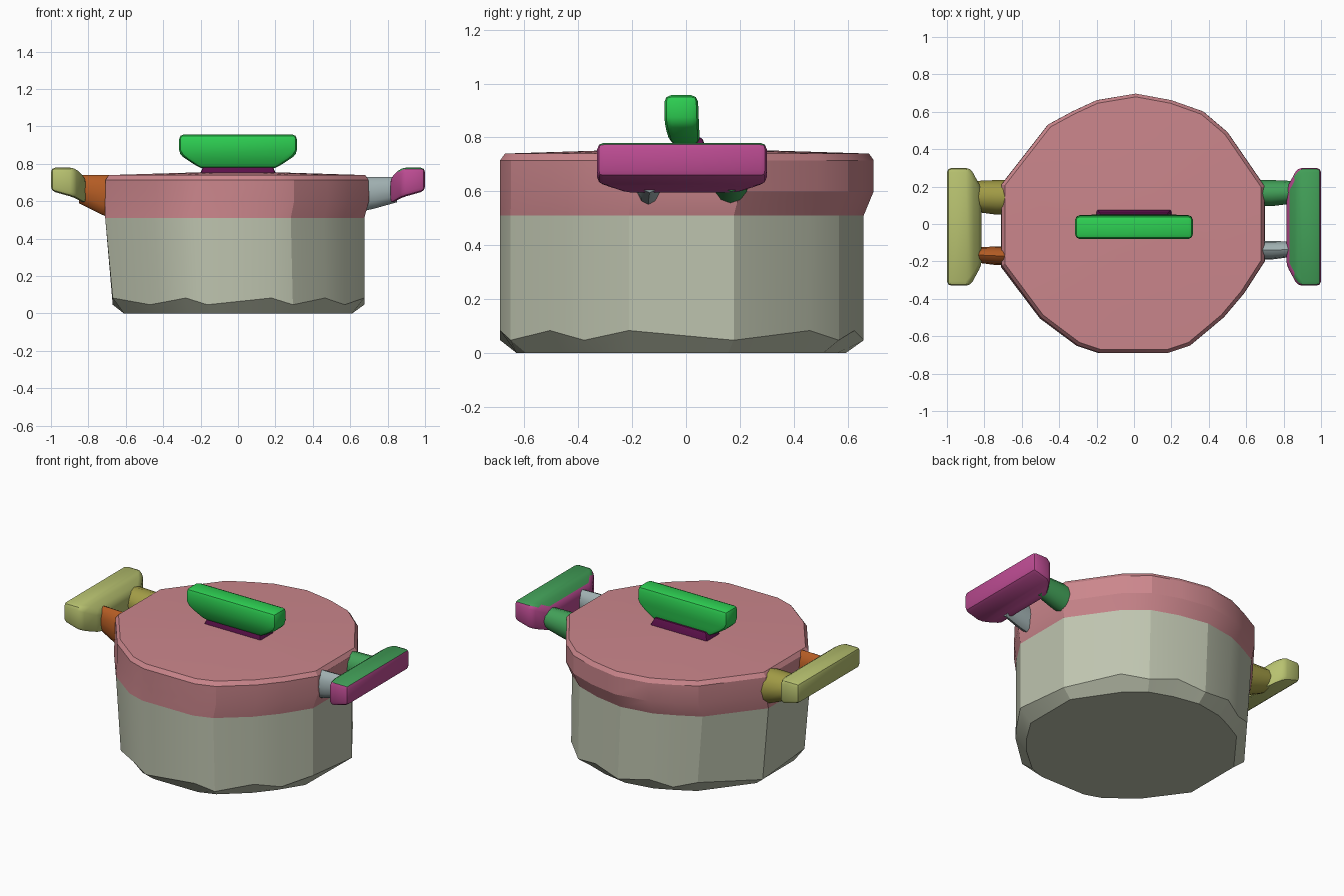
import bpy, bmesh, math
from mathutils import Vector

cube = bpy.data.objects.get("Cube")
if cube:
    bpy.data.objects.remove(cube, do_unlink=True)


def material(name, *rgb):
    """Flat material from 0-255 display values."""
    col = [((c / 255 + 0.055) / 1.055) ** 2.4 for c in rgb] + [1.0]
    m = bpy.data.materials.new(name)
    m.use_nodes = True
    m.diffuse_color = col
    m.node_tree.nodes["Principled BSDF"].inputs["Base Color"].default_value = col
    return m


sage = material("sage", 190, 196, 175)
rose = material("rose", 203, 134, 140)
bright_green = material("bright green", 45, 207, 82)
plum = material("plum", 92, 16, 74)
magenta = material("magenta", 189, 76, 147)
mid_green = material("mid green", 66, 160, 88)
lime = material("pale lime", 184, 194, 112)
olive = material("olive", 162, 156, 70)
orange = material("burnt orange", 180, 92, 36)
blue_grey = material("blue grey", 160, 176, 177)

# Unit cross-sections, each filling -1..1
SQUARE = [(-1, -1), (1, -1), (1, 1), (-1, 1)]
ROUND = [(math.cos(i * math.pi / 6), math.sin(i * math.pi / 6)) for i in range(12)]


def loft(name, outline, sections, axis, mats, bevel=0.0, rule=None, ripple=None, angle=30):
    """Skin an outline through sections (t, a_min, a_max, b_min, b_max)."""
    bm = bmesh.new()
    rings = []
    for k, (t, a0, a1, b0, b1) in enumerate(sections):
        ring = []
        for i, (u, v) in enumerate(outline):
            a = (a0 + a1) / 2 + u * (a1 - a0) / 2
            b = (b0 + b1) / 2 + v * (b1 - b0) / 2
            h = t + (ripple[1] * (-1) ** i if ripple and ripple[0] == k else 0)
            ring.append(bm.verts.new((h, a, b) if axis == "x" else (a, b, h)))
        rings.append(ring)
    n = len(outline)
    for low, high in zip(rings, rings[1:]):
        for i in range(n):
            j = (i + 1) % n
            bm.faces.new((low[i], low[j], high[j], high[i]))
    bm.faces.new(rings[0][::-1])
    bm.faces.new(rings[-1])
    bmesh.ops.recalc_face_normals(bm, faces=bm.faces)
    if bevel:
        bmesh.ops.bevel(bm, geom=bm.edges[:], offset=bevel, segments=2,
                        profile=0.5, affect="EDGES")
    bm.normal_update()
    for f in bm.faces:
        f.material_index = rule(f) if rule else 0
    me = bpy.data.meshes.new(name)
    bm.to_mesh(me)
    bm.free()
    for m in mats:
        me.materials.append(m)
    ob = bpy.data.objects.new(name, me)
    bpy.context.collection.objects.link(ob)
    bpy.ops.object.select_all(action="DESELECT")
    ob.select_set(True)
    bpy.context.view_layer.objects.active = ob
    bpy.ops.object.shade_smooth_by_angle(angle=math.radians(angle))
    return ob


# Pot and lid: one faceted wall, uneven polygon outline
plan = [(.18, -.69), (.30, -.65), (.48, -.5), (.59, -.37), (.7, -.2), (.7, .2),
        (.5, .49), (.37, .6), (.2, .66), (.01, .695), (-.2, .66), (-.33, .6),
        (-.46, .53), (-.71, .21), (-.71, -.22), (-.5, -.5), (-.3, -.65), (-.18, -.69)]
plan = [((x + .005) / .705, y / .69) for x, y in plan]
SEAM = 0.51

loft("pot_body", plan, [
    (0, -.61, .61, -.63, .59),
    (.065, -.67, .675, -.69, .655),
    (SEAM, -.71, .675, -.69, .655)], "z", [sage], ripple=(1, .018), angle=20)

loft("pot_lid", plan, [
    (SEAM, -.71, .675, -.69, .655),
    (.60, -.71, .70, -.69, .692),
    (.715, -.708, .698, -.69, .692),
    (.74, -.69, .68, -.672, .675),
    (.755, -.2, .2, -.2, .2)], "z", [rose], angle=20)

# Lid knob and its foot
loft("knob_foot", SQUARE, [
    (.73, -.21, .21, -.065, .085),
    (.80, -.18, .18, -.045, .06)], "z", [plum], bevel=.01)
loft("lid_knob", SQUARE, [
    (.775, -.20, .20, -.058, .052),
    (.85, -.315, .315, -.08, .048),
    (.957, -.315, .315, -.08, .044)], "z", [bright_green], bevel=.025)


# Side grips: wide outer block tapering to a low inner face
def grip(name, side, mats, rule=None):
    loft(name, SQUARE, [
        (side * .815, -.22, .19, .585, .725),
        (side * .875, -.33, .30, .62, .78),
        (side * 1.0, -.33, .30, .655, .78)], "x", mats, bevel=.024, rule=rule)


grip("left_grip", 1, [magenta, mid_green], lambda f: int(f.normal.z > .6))
grip("right_grip", -1, [lime])


# Stalks joining the grips to the lid
def stalk(name, side, y0, y1, z0, z1, rise, mat):
    loft(name, ROUND, [
        (side * .66, y0, y1, z0, z1),
        (side * .735, y0, y1, z0 + rise * .35, z1),
        (side * .85, y0 + .015, y1 - .005, z0 + rise, z1)], "x", [mat], angle=40)


stalk("left_front_stalk", 1, -.19, -.09, .545, .73, .05, blue_grey)
stalk("left_back_stalk", 1, .095, .235, .55, .73, .05, mid_green)
stalk("right_front_stalk", -1, -.22, -.12, .50, .74, .09, orange)
stalk("right_back_stalk", -1, .05, .235, .51, .74, .08, olive)
